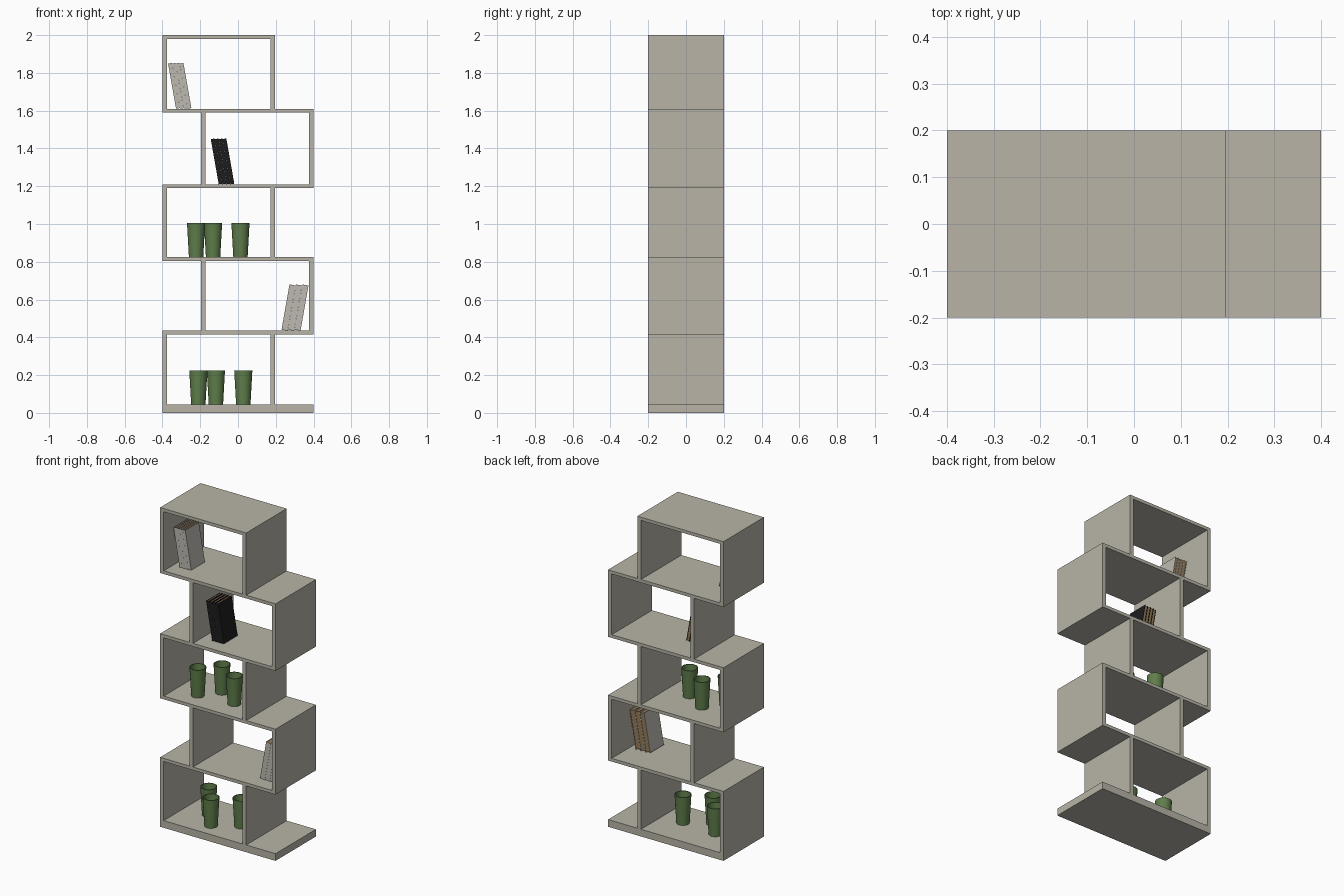
import bpy, bmesh, math
from mathutils import Matrix, Vector

if "Cube" in bpy.data.objects:
    bpy.data.objects.remove(bpy.data.objects["Cube"])


def mat(name, r, g, b):
    m = bpy.data.materials.new(name)
    m.diffuse_color = (r, g, b, 1)
    m.use_nodes = True
    m.node_tree.nodes["Principled BSDF"].inputs["Base Color"].default_value = m.diffuse_color
    return m


SHELF = mat("shelf_grey", 0.48, 0.455, 0.39)
PALE = mat("pale_cover", 0.51, 0.49, 0.44)
BLACK = mat("black_cover", 0.012, 0.012, 0.013)
PAGES = mat("brown_pages", 0.30, 0.20, 0.10)
GREEN = mat("green_cup", 0.115, 0.21, 0.07)


def add_box(bm, x, y, z, index=0):
    c = Vector([(a + b) / 2 for a, b in (x, y, z)])
    s = [b - a for a, b in (x, y, z)]
    r = bmesh.ops.create_cube(bm, size=1, matrix=Matrix.Translation(c) @ Matrix.Diagonal((*s, 1)))
    for f in {f for v in r["verts"] for f in v.link_faces}:
        f.material_index = index


def finish(bm, name, *mats):
    me = bpy.data.meshes.new(name)
    bm.to_mesh(me)
    bm.free()
    for m in mats:
        me.materials.append(m)
    ob = bpy.data.objects.new(name, me)
    bpy.context.collection.objects.link(ob)
    return ob


def board(name, x, z):
    bm = bmesh.new()
    add_box(bm, x, (-0.2, 0.2), z)
    finish(bm, name, SHELF)


# Horizontal boards, bottom to top
levels = [(0, 0.045), (0.415, 0.435), (0.805, 0.825), (1.19, 1.21), (1.59, 1.61), (1.98, 2.0)]
for i, z in enumerate(levels):
    board(f"shelf_board_{i}", (-0.4, 0.197 if i == 5 else 0.4), z)

# Upright walls, shifting left and right on alternate tiers
for i in range(5):
    z = (levels[i][1], levels[i + 1][0])
    spans = [(-0.4, -0.375), (0.172, 0.197)]
    if i % 2:
        spans = [(-b, -a) for a, b in spans]
    for k, x in enumerate(spans):
        board(f"upright_{i}_{k}", x, z)


# Leaning books: two covers, a front spine and a recessed page block
def books(name, cover, count, pivot, step, floor, lean):
    t, h, c = step * 0.975, 0.243, 0.002
    y0, y1 = -0.11, 0.025
    for k in range(count):
        bm = bmesh.new()
        x0 = 0 if lean < 0 else -t
        add_box(bm, (x0, x0 + c), (y0, y1), (0, h))
        add_box(bm, (x0 + t - c, x0 + t), (y0, y1), (0, h))
        add_box(bm, (x0 + c, x0 + t - c), (y0, y0 + c), (0, h))
        add_box(bm, (x0 + c, x0 + t - c), (y0 + c, y1 - 0.003), (0.003, h - 0.003), 1)
        x = pivot + k * step * (1 if lean < 0 else -1)
        bm.transform(Matrix.Translation((x, 0, floor)) @ Matrix.Rotation(math.radians(lean), 4, "Y"))
        finish(bm, f"{name}_{k}", cover, PAGES)


books("top_book", PALE, 4, -0.328, 0.0205, 1.61, -10)
books("black_book", BLACK, 4, -0.102, 0.0208, 1.21, -10)
books("lower_book", PALE, 3, 0.331, 0.034, 0.435, 10)


# Tapered open cups, lathed from a wall profile
def cup(name, x, y, z):
    n = 32
    prof = [(0.038, 0), (0.048, 0.179), (0.043, 0.179), (0.034, 0.008)]
    bm = bmesh.new()
    rings = [[bm.verts.new((x + r * math.cos(2 * math.pi * i / n),
                            y + r * math.sin(2 * math.pi * i / n), z + h))
              for i in range(n)] for r, h in prof]
    for a, b in zip(rings, rings[1:]):
        for i in range(n):
            j = (i + 1) % n
            bm.faces.new((a[i], a[j], b[j], b[i]))
    bm.faces.new(rings[0][::-1])
    bm.faces.new(rings[-1])
    ob = finish(bm, name, GREEN)
    bpy.ops.object.select_all(action="DESELECT")
    ob.select_set(True)
    bpy.context.view_layer.objects.active = ob
    bpy.ops.object.shade_smooth_by_angle(angle=math.radians(40))


for i, (x, y) in enumerate([(-0.222, -0.08), (-0.132, 0.03), (0.013, -0.055)]):
    cup(f"middle_cup_{i}", x, y, 0.825)
for i, (x, y) in enumerate([(-0.21, 0.01), (-0.117, -0.10), (0.028, -0.01)]):
    cup(f"bottom_cup_{i}", x, y, 0.045)
